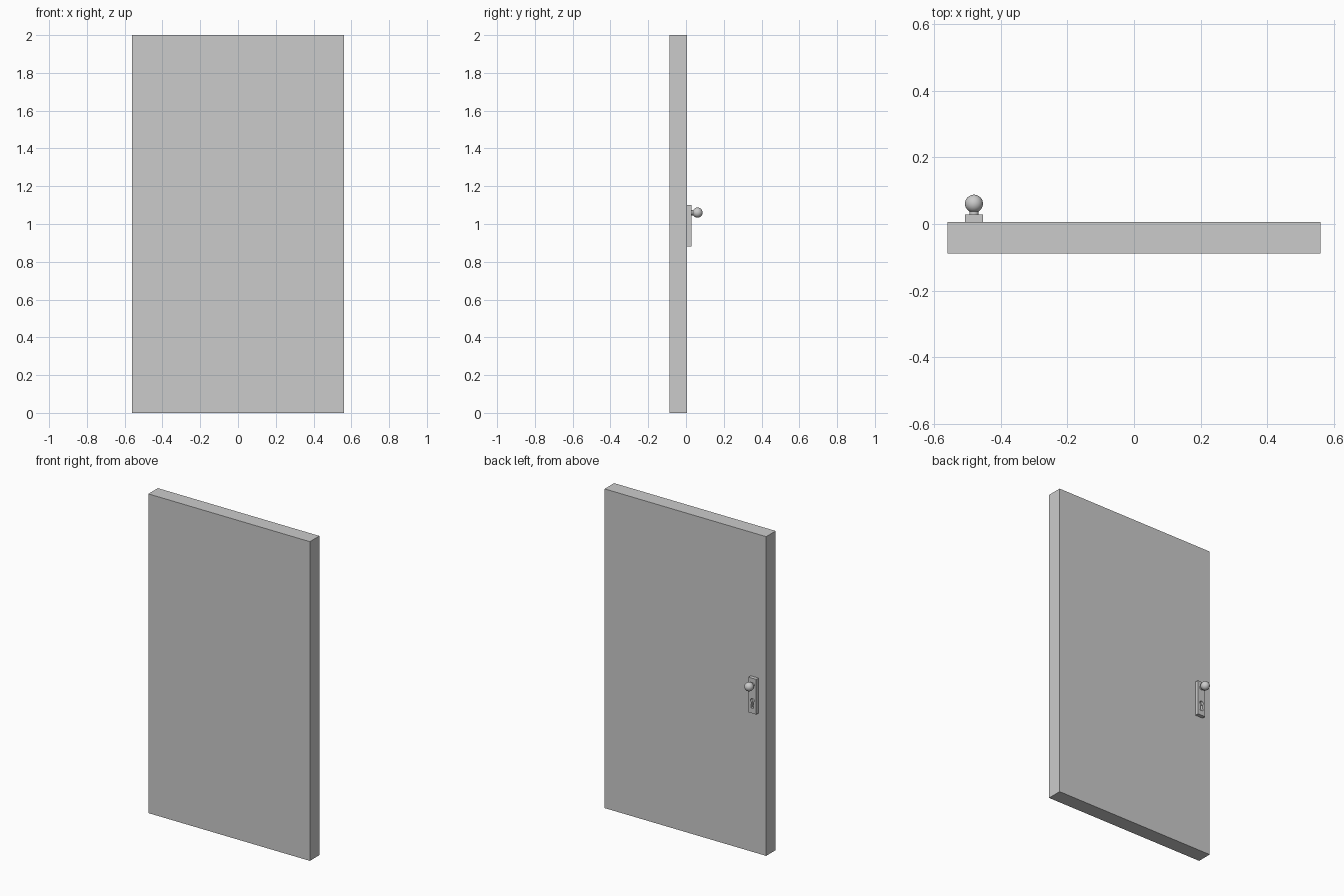
import bpy, bmesh, math

if "Cube" in bpy.data.objects:
    bpy.data.objects.remove(bpy.data.objects["Cube"])

KX = -0.48          # lock centre line
DOOR_Y = 0.006      # back face of the door
PLATE_Y = 0.029     # outer face of the plate


def box(name, x0, x1, y0, y1, z0, z1):
    bpy.ops.mesh.primitive_cube_add(
        size=1, location=((x0 + x1) / 2, (y0 + y1) / 2, (z0 + z1) / 2))
    ob = bpy.context.object
    ob.name = name
    ob.scale = (x1 - x0, y1 - y0, z1 - z0)
    bpy.ops.object.transform_apply(location=False, rotation=False, scale=True)
    return ob


# Door slab and lock plate
box("door_panel", -0.56, 0.56, -0.088, DOOR_Y, 0, 2)
plate = box("lock_plate", KX - 0.027, KX + 0.027, DOOR_Y, PLATE_Y, 0.88, 1.10)

# Keyhole cutter: round head with a slot flaring below it
zc, r = 0.961, 0.013
pts = []
for i in range(21):
    a = math.radians(-62 + 304 * i / 20)
    pts.append((KX + r * math.cos(a), zc + r * math.sin(a)))
pts += [(KX - 0.010, 0.912), (KX + 0.010, 0.912)]
bm = bmesh.new()
face = bm.faces.new([bm.verts.new((x, 0.012, z)) for x, z in pts])
ext = bmesh.ops.extrude_face_region(bm, geom=[face])
for v in ext["geom"]:
    if isinstance(v, bmesh.types.BMVert):
        v.co.y = 0.05
bmesh.ops.recalc_face_normals(bm, faces=bm.faces)
me = bpy.data.meshes.new("keyhole_cutter")
bm.to_mesh(me)
bm.free()
cutter = bpy.data.objects.new("keyhole_cutter", me)
bpy.context.collection.objects.link(cutter)
cut = plate.modifiers.new("keyhole", "BOOLEAN")
cut.object = cutter
cut.solver = "EXACT"

# Apply the cut and drop the cutter
bpy.ops.object.select_all(action="DESELECT")
plate.select_set(True)
bpy.context.view_layer.objects.active = plate
bpy.ops.object.modifier_apply(modifier=cut.name)
bpy.data.objects.remove(cutter)

# Knob neck
bpy.ops.mesh.primitive_cylinder_add(
    vertices=32, radius=0.014, depth=0.022,
    location=(KX, PLATE_Y + 0.010, 1.06), rotation=(math.pi / 2, 0, 0))
bpy.context.object.name = "knob_neck"
bpy.ops.object.shade_smooth_by_angle()

# Round knob
bpy.ops.mesh.primitive_uv_sphere_add(
    segments=32, ring_count=16, radius=0.027,
    location=(KX, 0.061, 1.06), rotation=(math.pi / 2, 0, 0))
bpy.context.object.name = "door_knob"
bpy.ops.object.shade_smooth_by_angle()
